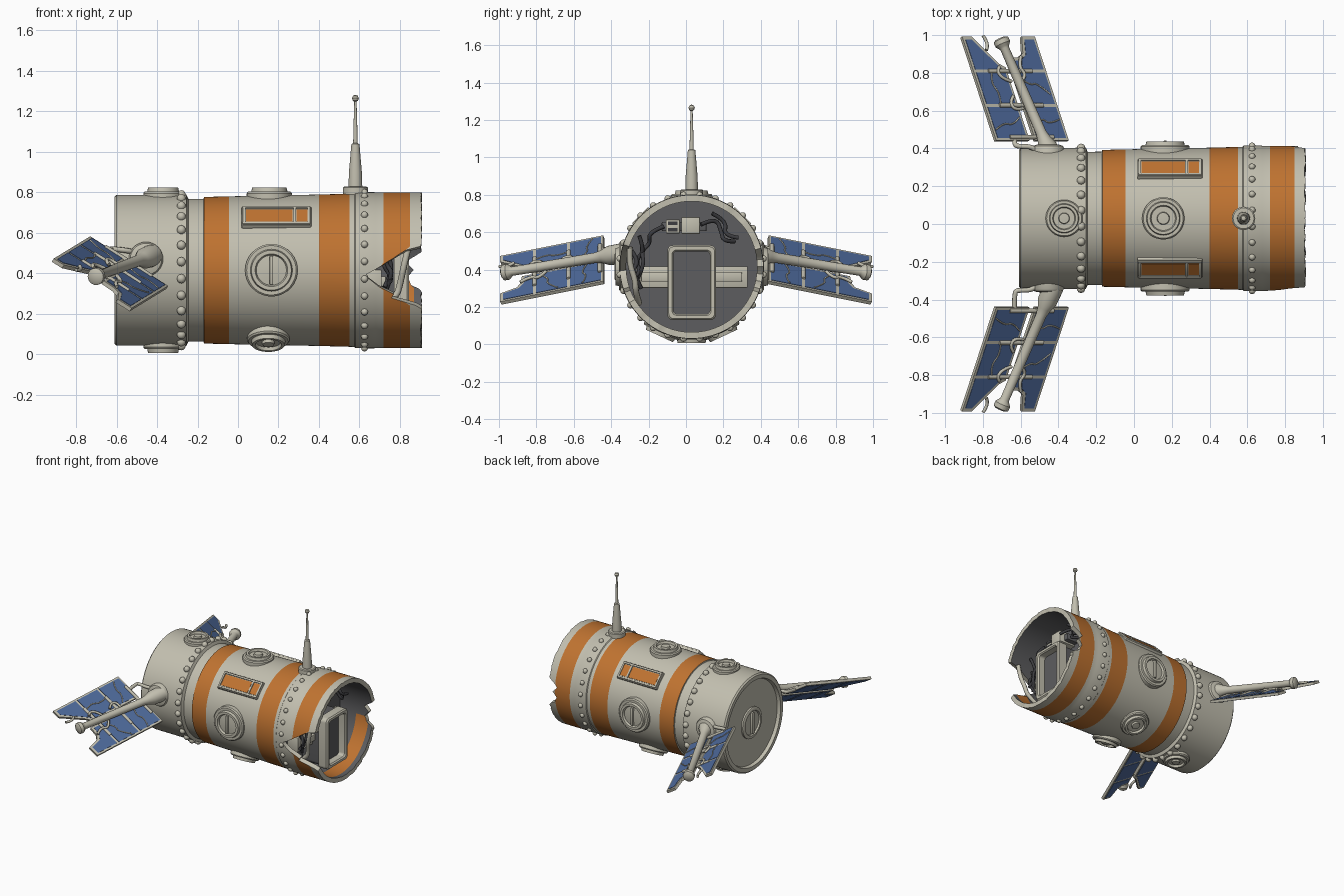
import bpy, bmesh, math, random
from mathutils import Vector, Matrix

if "Cube" in bpy.data.objects:
    bpy.data.objects.remove(bpy.data.objects["Cube"])
random.seed(4)

def material(name, c):
    m = bpy.data.materials.new(name)
    m.diffuse_color = (*c, 1)
    m.use_nodes = True
    m.node_tree.nodes["Principled BSDF"].inputs["Base Color"].default_value = m.diffuse_color
    return m
HULL = material("bone_white", (0.54, 0.52, 0.43))
ORANGE = material("orange_paint", (0.52, 0.17, 0.03))
GREY = material("dark_grey", (0.11, 0.11, 0.115))
BLUE = material("solar_blue", (0.075, 0.14, 0.32))
DARK = material("cable_black", (0.045, 0.045, 0.05))
CY, CZ = 0.03, 0.415                      # hull axis

def finish(name, bm, mats, angle=35):
    bmesh.ops.recalc_face_normals(bm, faces=bm.faces)
    me = bpy.data.meshes.new(name)
    bm.to_mesh(me)
    bm.free()
    for m in mats:
        me.materials.append(m)
    me.shade_smooth()
    me.set_sharp_from_angle(angle=math.radians(angle))
    ob = bpy.data.objects.new(name, me)
    bpy.context.collection.objects.link(ob)
    return ob

def loft(name, loops, mats, index=None, closed=False, caps=False, merge=0.0003):
    bm = bmesh.new()
    rows = [[bm.verts.new(p) for p in lp] for lp in loops]
    n = len(rows[0])
    for j in range(len(rows) if closed else len(rows) - 1):
        a, b = rows[j], rows[(j + 1) % len(rows)]
        for i in range(n):
            k = (i + 1) % n
            f = bm.faces.new((a[i], a[k], b[k], b[i]))
            f.material_index = index(j, i) if index else 0
    if caps:
        bm.faces.new(rows[0])
        bm.faces.new(rows[-1])
    bmesh.ops.remove_doubles(bm, verts=bm.verts, dist=merge)
    return finish(name, bm, mats)

def lathe(name, profile, origin, axis, mat=HULL, n=32):
    q = Vector(axis).to_track_quat('Z', 'Y')
    o = Vector(origin)
    loops = [[o + q @ Vector((r * math.cos(2 * math.pi * i / n), r * math.sin(2 * math.pi * i / n), t))
              for i in range(n)] for t, r in profile]
    return loft(name, loops, [mat])

def box(name, centre, size, mat=HULL, rot=Matrix.Identity(4), bevel=0.006):
    bm = bmesh.new()
    bmesh.ops.create_cube(bm, size=1, matrix=Matrix.Translation(centre) @ rot @ Matrix.Diagonal((*size, 1)))
    if bevel:
        bmesh.ops.bevel(bm, geom=bm.edges[:], offset=bevel, segments=2, affect='EDGES', profile=0.5)
    return finish(name, bm, [mat])

def tube(name, pts, r, mat=HULL):
    cu = bpy.data.curves.new(name, 'CURVE')
    cu.dimensions, cu.bevel_depth, cu.bevel_resolution, cu.use_fill_caps = '3D', r, 2, True
    sp = cu.splines.new('NURBS')
    sp.points.add(len(pts) - 1)
    for p, c in zip(sp.points, pts):
        p.co = (*c, 1)
    sp.use_endpoint_u, sp.order_u, sp.resolution_u = True, 3, 5
    tmp = bpy.data.objects.new(name + "_curve", cu)
    bm = bmesh.new()
    me = bpy.data.meshes.new_from_object(tmp)
    bm.from_mesh(me)
    bpy.data.objects.remove(tmp)
    return finish(name, bm, [mat], 50)

def radial(x, deg, r):
    a = math.radians(deg)
    d = Vector((0, math.cos(a), math.sin(a)))
    return Vector((x, CY, CZ)) + d * r, d

# ---- hull: lathed shell with a torn front rim
def interp(pts, d):
    for (a, x), (b, y) in zip(pts, pts[1:]):
        if a <= d <= b:
            return x + (y - x) * (d - a) / (b - a)
    return 0.91
BITE = [(-18, .91), (-16, .84), (-12, .80), (-4, .72), (4, .63), (13, .71), (18, .77), (21, .76), (26, .87), (29, .91)]
CHIP = [(-16, .91), (-12, .86), (-5, .84), (0, .87), (7, .83), (12, .88), (15, .91)]
N = 120
limit = []
for i in range(N):
    d = 360 * i / N
    lim = min(interp(BITE, d - 180), interp(CHIP, (d + 180) % 360 - 180))
    limit.append(lim - random.uniform(0, 0.008))
# stations: x, radius, material of the band that follows (0 hull, 1 orange, 2 grey)
ST = [(-.585, 0, 0), (-.585, .325, 0), (-.61, .332, 0), (-.61, .362, 0), (-.60, .372, 0), (-.255, .374, 0),
      (-.245, .352, 0), (-.17, .353, 0), (-.168, .362, 1), (-.045, .365, 0), (.40, .374, 1), (.55, .378, 0),
      (.575, .379, 0), (.58, .385, 0), (.67, .386, 0), (.68, .384, 0), (.72, .384, 1), (.85, .384, 0),
      (.92, .384, 0), (.92, .35, 2), (.87, .35, 3), (.76, .35, 2), (.62, .35, 2), (.62, 0, 0)]
loops = []
for x, r, m in ST:
    loops.append([(min(x, limit[i]), CY + r * math.cos(2 * math.pi * i / N), CZ + r * math.sin(2 * math.pi * i / N))
                  for i in range(N)])
def hull_mat(j, i):
    m = ST[j][2]
    if m == 3:                             # inner paint shows only low down
        return 1 if math.sin(2 * math.pi * i / N) < -0.15 else 2
    return m
loft("hull", loops, [HULL, ORANGE, GREY], hull_mat, merge=0.0033)

# ---- rivet rings
for name, x, r, size, count in (("rear_rivets", -.28, .375, .023, 28), ("front_rivets", .625, .386, .018, 28)):
    bm = bmesh.new()
    for i in range(count):
        p, d = radial(x, 360 * (i + .5) / count, r)
        bmesh.ops.create_uvsphere(bm, u_segments=10, v_segments=6, radius=size, matrix=Matrix.Translation(p))
    finish(name, bm, [HULL], 60)

# ---- round ports
def port(name, x, deg, R, bar=False):
    p, d = radial(x, deg, .37)
    prof = [(-.05, R), (.010, R), (.018, .94 * R), (.018, .8 * R), (.038, .76 * R), (.038, .62 * R),
            (.022, .57 * R), (.022, .3 * R), (.036, .27 * R), (.038, 0)]
    if bar:
        prof = prof[:7] + [(.026, .3 * R), (.028, 0)]
        box(name + "_bar", p + d * .027, (.018, .03, 1.1 * R))
    lathe(name, prof, p, d, n=36)
port("left_port", .165, 180, .13, True)
port("right_port", .165, 0, .13, True)
port("top_port", .155, 90, .112)
port("rear_top_port", -.37, 90, .098)
port("rear_bottom_port", -.37, -90, .098)
port("lower_left_port", .15, -115, .105)
port("lower_right_port", .15, -65, .105)
lathe("rear_hatch", [(-.01, .12), (.012, .12), (.018, .11), (.018, .095), (.006, .09), (.006, 0)], (-.585, CY, CZ), (-1, 0, 0))
box("rear_hatch_bar", (-.598, CY, CZ), (.02, .025, .17))

# ---- orange windows in raised frames
for side, deg in (("left", 135), ("right", 45)):
    p, d = radial(.19, deg, .37)
    rot = Matrix.Rotation(math.radians(deg - 90), 4, 'X')
    box(side + "_window_frame", p - d * .01, (.345, .135, .04), rot=rot)
    box(side + "_window_long", p + d * .0105 + Vector((-.035, 0, 0)), (.23, .085, .006), ORANGE, rot, 0)
    box(side + "_window_short", p + d * .0105 + Vector((.128, 0, 0)), (.06, .085, .006), ORANGE, rot, 0)
    t = rot.to_3x3() @ Vector((0, 1, 0))
    for k in (-1, 1):
        box(side + "_window_rail", p + d * .012 + t * k * .055, (.335, .014, .014), rot=rot, bevel=.003)
    for dx in (-.16, .09, .16):
        box(side + "_window_post", p + d * .012 + Vector((dx, 0, 0)), (.014, .12, .014), rot=rot, bevel=.003)

# ---- antenna
lathe("antenna", [(0, .062), (.045, .062), (.05, .055), (.05, .034), (.12, .032), (.26, .02), (.265, .011), (.36, .009),
                  (.46, .006), (.47, .006), (.475, .013), (.487, .017), (.499, .012), (.504, 0)], (.58, CY, .778), (0, 0, 1), n=24)

# ---- interior: doorway, cross beam, boxes and cables
def rrect(x, w, h, r, zc=.33):
    out = []
    for k, (sy, sz) in enumerate(((1, 1), (-1, 1), (-1, -1), (1, -1))):
        for s in range(6):
            a = math.radians(90 * k + 18 * s)
            out.append((x, CY + sy * (w / 2 - r) + r * math.cos(a), zc + sz * (h / 2 - r) + r * math.sin(a)))
    return out
loft("door_frame", [rrect(.77, .26, .40, .03), rrect(.835, .26, .40, .03), rrect(.845, .245, .385, .028),
                    rrect(.845, .21, .35, .025), rrect(.835, .195, .335, .02), rrect(.77, .195, .335, .02)], [HULL], closed=True)
loft("door_tunnel", [rrect(.61, .235, .375, .03), rrect(.785, .235, .375, .03)], [GREY], caps=True)
box("cross_beam", (.66, CY, .36), (.1, .60, .115))
box("cross_beam_rib", (.70, CY, .36), (.06, .54, .05))
box("upper_box_left", (.68, -.07, .63), (.12, .075, .075))
box("upper_box_right", (.69, .025, .635), (.14, .10, .09))
box("upper_box_grey", (.67, -.01, .63), (.10, .24, .05), GREY)
for dz in (-.017, .017):
    box("upper_box_slot", (.742, -.07, .63 + dz), (.006, .05, .018), DARK, bevel=0)
tube("hose_left", [(.84, -.30, .52), (.82, -.305, .44), (.80, -.27, .34), (.78, -.27, .28), (.70, -.25, .22)], .016)
CABLES = [[(-.12, .63), (-.20, .60), (-.19, .54), (-.24, .50), (-.22, .42), (-.27, .33)],
          [(-.25, .58), (-.22, .50), (-.27, .45), (-.24, .38), (-.28, .36)],
          [(.08, .64), (.16, .68), (.19, .60), (.20, .55), (.26, .55)],
          [(.14, .70), (.22, .66), (.20, .58), (.28, .57)],
          [(-.29, .50), (-.25, .44), (-.29, .40), (-.24, .30)]]
for k, c in enumerate(CABLES):
    tube("cable", [(.74 + .03 * math.sin(2 * i + k), y, z) for i, (y, z) in enumerate(c)], .011, DARK)

# ---- solar wings, torn at the tips
A, SPAN, WIDE = Vector((-.735, .44, .575)), Vector((-.18, .55, -.11)), Vector((.385, 0, -.245))
NRM = WIDE.cross(SPAN).normalized()
LEFT = [(0, 0), (.46, 0), (.46, .70), (.38, .74), (.13, 1), (0, 1)]
RIGHT = [(.54, 0), (1, 0), (1, 1), (.82, 1), (.76, .84), (.68, .80), (.54, .79)]
CELLS = [[(.03, .02), (.43, .02), (.43, .32), (.03, .32)], [(.03, .35), (.43, .35), (.43, .65), (.03, .65)],
         [(.03, .68), (.41, .68), (.36, .72), (.11, .97), (.03, .97)],
         [(.57, .02), (.97, .02), (.97, .32), (.57, .32)], [(.57, .35), (.97, .35), (.97, .65), (.57, .65)],
         [(.57, .68), (.97, .68), (.97, .97), (.84, .97), (.79, .82), (.70, .77), (.57, .76)]]
CRACKS = [[(.04, .10), (.18, .17), (.30, .14), (.42, .22)], [(.22, .34), (.26, .45), (.18, .55), (.24, .65)],
          [(.58, .16), (.72, .22), (.80, .15), (.96, .2)], [(.60, .60), (.72, .52), (.80, .56), (.95, .44)]]
WIRES = [[(.36, .70), (.30, .66), (.36, .58), (.46, .56)], [(.70, .80), (.62, .70), (.70, .62), (.58, .55)],
         [(.25, .86), (.32, .92), (.27, 1.0)], [(.42, .42), (.34, .36), (.38, .28), (.5, .3)]]
for side, s in (("left", -1), ("right", 1)):
    flip = lambda p: Vector((p[0], p[1] * s, p[2]))
    at = lambda u, v, h: flip(A + WIDE * u + SPAN * v + NRM * h)
    def plate(name, poly, t, mat):
        loft(side + name, [[at(u, v, h) for u, v in poly] for h in (-t / 2, t / 2)], [mat], caps=True)
    plate("_wing_inner_frame", LEFT, .02, HULL)
    plate("_wing_outer_frame", RIGHT, .02, HULL)
    for c in CELLS:
        plate("_wing_cell", c, .025, BLUE)
    for c in CRACKS:
        tube(side + "_wing_crack", [at(u, v, .013) for u, v in c], .004)
    for c in WIRES:
        tube(side + "_wing_wire", [at(u, v, .022) for u, v in c], .009)
    for v in (.03, .335, .665):            # spreaders joining the halves
        tube(side + "_wing_spreader", [at(.2, v, .01), at(.5, v, .014), at(.8, v, .01)], .012)
    # boom with hull collar and end cap
    b0, b1 = flip((-.425, .33, .488)), flip((-.70, .965, .385))
    L = (b1 - b0).length
    lathe(side + "_boom", [(0, .055), (.09, .052), (.13, .036), (.17, .028), (L - .04, .024), (L - .03, .03), (L - .015, .042),
                           (L + .01, .042), (L + .018, .03), (L + .02, 0)], b0, b1 - b0, n=24)
    lathe(side + "_boom_collar", [(-.06, .085), (.0, .085), (.012, .078), (.018, .06), (.025, 0)],
          (-.455, CY + s * .372, .47), (0, s, 0))
    y0 = CY + s * .34
    tube(side + "_wing_bracket", [(-.50, y0, .50), (-.53, y0 + s * .04, .51), (-.61, y0 + s * .04, .52),
                                  (-.635, y0 + s * .05, .52), at(.28, .03, 0)], .013)
